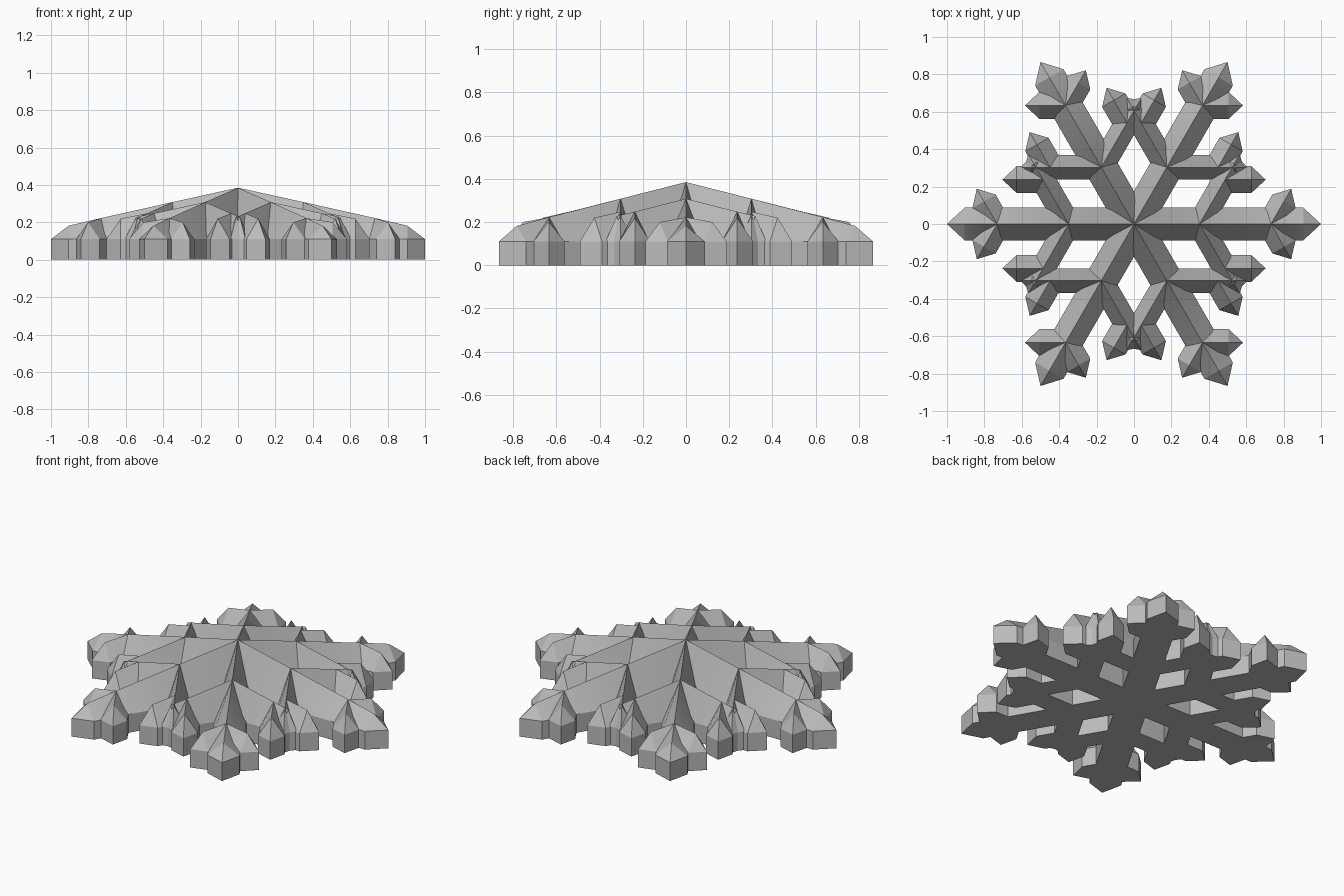
import bpy
import bmesh
from math import radians
from mathutils import Matrix

if "Cube" in bpy.data.objects:
    bpy.data.objects.remove(bpy.data.objects["Cube"], do_unlink=True)

grey = bpy.data.materials.new("plain grey")
grey.use_nodes = True
colour = (0.5, 0.5, 0.5, 1)
grey.diffuse_color = colour
grey.node_tree.nodes["Principled BSDF"].inputs["Base Color"].default_value = colour

EAVE = 0.11


def crystal_mesh(name, half_width, ridge, tip):
    """House-shaped bar along +x with a pointed end; ridge lists (x, z) points."""
    bm = bmesh.new()
    rings = []
    for x, z in ridge:
        section = [(-half_width, 0), (half_width, 0), (half_width, EAVE),
                   (0, z), (-half_width, EAVE)]
        rings.append([bm.verts.new((x, y, h)) for y, h in section])
    for a, b in zip(rings, rings[1:]):
        for i in range(5):
            j = (i + 1) % 5
            bm.faces.new((a[i], a[j], b[j], b[i]))
    bm.faces.new(rings[0])

    # Pointed end: two walls, two roof facets and the floor
    right_low, left_low, left_eave, peak, right_eave = rings[-1]
    low = bm.verts.new((tip, 0, 0))
    high = bm.verts.new((tip, 0, EAVE))
    for face in ((right_low, low, high, right_eave), (left_low, left_eave, high, low),
                 (left_eave, peak, high), (right_eave, high, peak),
                 (right_low, left_low, low)):
        bm.faces.new(face)
    bmesh.ops.recalc_face_normals(bm, faces=bm.faces)
    mesh = bpy.data.meshes.new(name)
    bm.to_mesh(mesh)
    bm.free()
    mesh.materials.append(grey)
    mesh.shade_smooth()
    mesh.set_sharp_from_angle(angle=radians(20))
    return mesh


arm = crystal_mesh("arm", 0.0875, [(0, 0.385), (0.35, 0.308), (0.735, 0.222), (0.905, 0.182)], 1.0)
branch = crystal_mesh("branch", 0.065, [(0, 0.308), (0.274, 0.248), (0.37, 0.228)], 0.43)
outer_spur = crystal_mesh("outer_spur", 0.072, [(0, 0.222), (0.14, 0.2)], 0.217)
branch_spur = crystal_mesh("branch_spur", 0.072, [(0, 0.248), (0.14, 0.22)], 0.217)


def place(name, mesh, matrix):
    obj = bpy.data.objects.new(name, mesh)
    bpy.context.scene.collection.objects.link(obj)
    obj.matrix_world = matrix


def turn(degrees):
    return Matrix.Rotation(radians(degrees), 4, "Z")


def along(distance):
    return Matrix.Translation((distance, 0, 0))


# Six arms, each with a mirrored pair of branches and spurs
for k in range(6):
    base = turn(60 * k)
    place(f"arm_{k + 1}", arm, base)
    for side, label in ((1, "left"), (-1, "right")):
        place(f"outer_spur_{k + 1}_{label}", outer_spur, base @ along(0.732) @ turn(60 * side))
        stem = base @ along(0.35) @ turn(60 * side)
        place(f"branch_{k + 1}_{label}", branch, stem)
        place(f"branch_spur_{k + 1}_{label}", branch_spur, stem @ along(0.274) @ turn(-60 * side))
